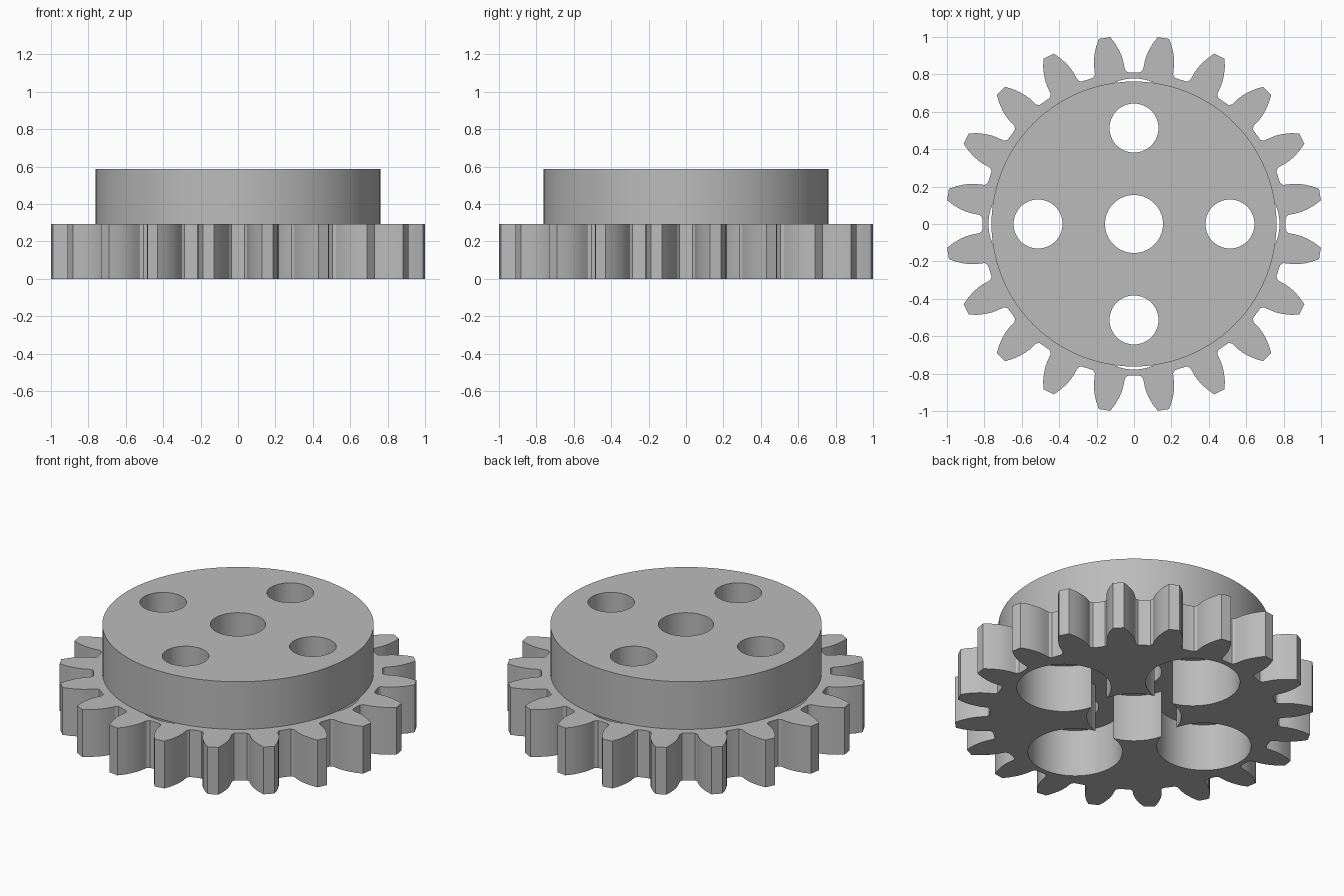
import bpy
import bmesh
from math import cos, sin, radians, pi

cube = bpy.data.objects.get("Cube")
if cube:
    bpy.data.objects.remove(cube, do_unlink=True)

TEETH = 20
GEAR_TOP, HUB_TOP = 0.293, 0.588
HUB_RADIUS = 0.762
HOLE_RING = 0.513          # distance of the outer holes from the axis
POCKET_RADIUS = 0.265      # wide pockets open to the underside

grey = bpy.data.materials.new("plain grey")
grey.use_nodes = True
grey.diffuse_color = (0.5, 0.5, 0.5, 1)
grey.node_tree.nodes["Principled BSDF"].inputs["Base Color"].default_value = (0.5, 0.5, 0.5, 1)


def prism(name, outline, z0, z1):
    """Extrude a closed xy outline from z0 to z1."""
    bm = bmesh.new()
    base = bm.faces.new([bm.verts.new((x, y, z0)) for x, y in outline])
    side = bmesh.ops.extrude_face_region(bm, geom=[base])["geom"]
    moved = [v for v in side if isinstance(v, bmesh.types.BMVert)]
    bmesh.ops.translate(bm, vec=(0, 0, z1 - z0), verts=moved)
    bmesh.ops.recalc_face_normals(bm, faces=bm.faces)
    mesh = bpy.data.meshes.new(name)
    bm.to_mesh(mesh)
    bm.free()
    mesh.materials.append(grey)
    obj = bpy.data.objects.new(name, mesh)
    bpy.context.collection.objects.link(obj)
    return obj


def circle(radius, centre=(0, 0), count=96):
    return [(centre[0] + radius * cos(2 * pi * i / count),
             centre[1] + radius * sin(2 * pi * i / count)) for i in range(count)]


def activate(obj):
    bpy.ops.object.select_all(action="DESELECT")
    obj.select_set(True)
    bpy.context.view_layer.objects.active = obj


def drill(obj, radius, centre):
    """Cut a round hole right through a part."""
    cutter = prism("hole_cutter", circle(radius, centre, 64), -0.2, 0.9)
    cutter.hide_render = True
    mod = obj.modifiers.new("hole", "BOOLEAN")
    mod.operation = "DIFFERENCE"
    mod.solver = "EXACT"
    mod.object = cutter
    activate(obj)
    bpy.ops.object.modifier_apply(modifier=mod.name)
    bpy.data.objects.remove(cutter, do_unlink=True)


# Half tooth, root to tip: radius and angle from the tooth centre line
half_tooth = [(0.811, 7.4), (0.813, 6.5), (0.826, 5.65), (0.85, 5.4), (0.87, 5.25),
              (0.90, 4.8), (0.93, 4.15), (0.97, 3.05), (1.007, 1.75)]
tooth = [(r, -a) for r, a in half_tooth] + [(r, a) for r, a in reversed(half_tooth)]
gear_outline = []
for k in range(TEETH):
    middle = (k + 0.5) * 360 / TEETH
    for r, a in tooth:
        t = radians(middle + a)
        gear_outline.append((r * cos(t), r * sin(t)))

toothed_ring = prism("toothed_ring", gear_outline, 0, GEAR_TOP)
hub_disc = prism("hub_disc", circle(HUB_RADIUS), GEAR_TOP, HUB_TOP)

# Centre bore plus four holes around it, each with a wide pocket below
ring = [(HOLE_RING * cos(k * pi / 2), HOLE_RING * sin(k * pi / 2)) for k in range(4)]
for centre in [(0, 0)] + ring:
    drill(toothed_ring, POCKET_RADIUS, centre)
    drill(hub_disc, 0.155 if centre == (0, 0) else 0.131, centre)

for part in (toothed_ring, hub_disc):
    activate(part)
    bpy.ops.object.shade_smooth_by_angle(angle=radians(30))
